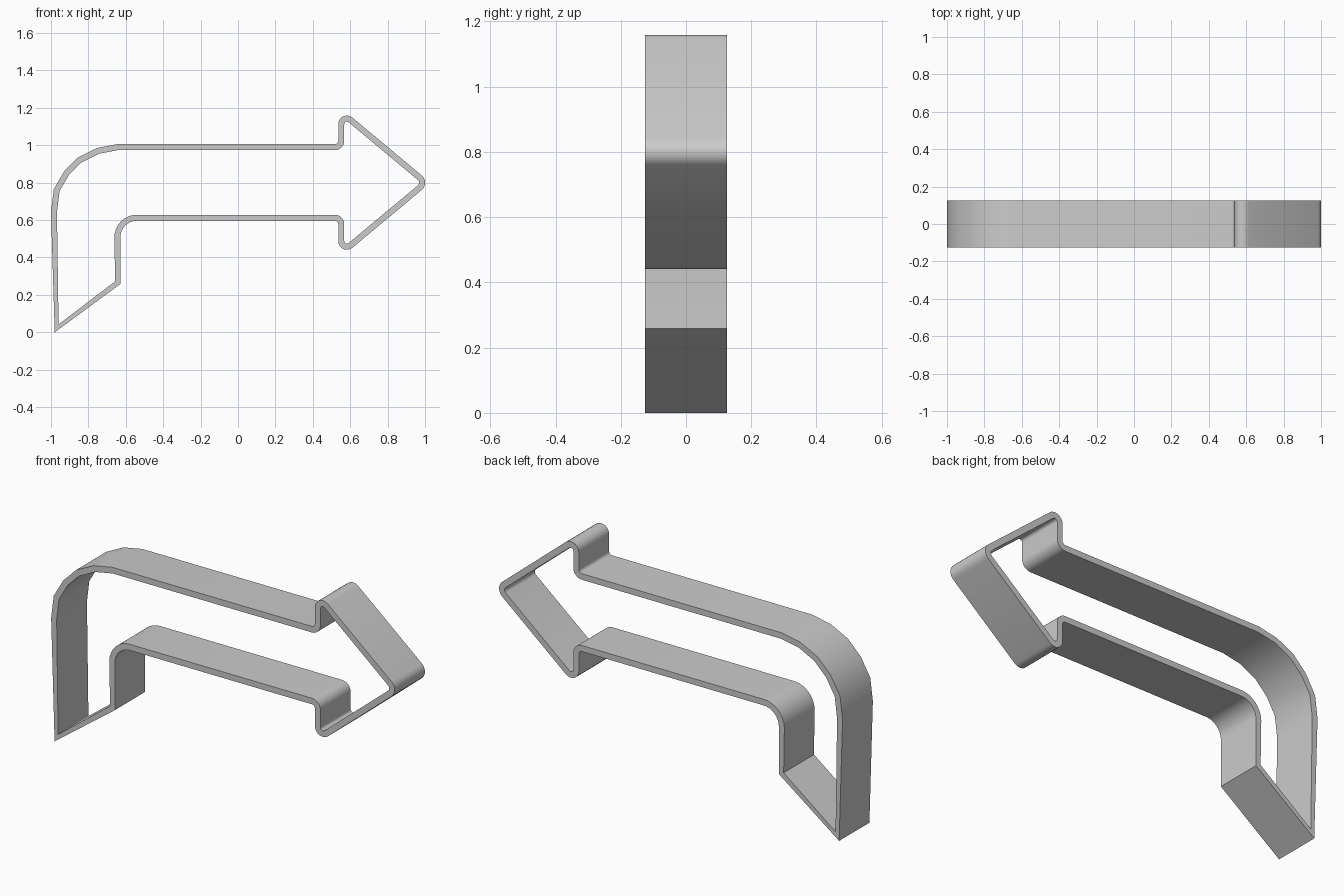
import bpy, bmesh, math
from mathutils import Vector

if "Cube" in bpy.data.objects:
    bpy.data.objects.remove(bpy.data.objects["Cube"])

HALF_DEPTH = 0.126
WALL = 0.032

# Outer outline, clockwise seen from the front: x, z, corner radius, wall thickness
CORNERS = [
    (-0.98, 0.0, 0, 0.022),                       # sharp tail tip
    (-1.0, 0.645, 0, WALL), (-0.985, 0.765, 0, WALL), (-0.93, 0.86, 0, WALL),
    (-0.855, 0.935, 0, WALL), (-0.755, 0.985, 0, WALL), (-0.645, 1.006, 0, WALL),
    (0.536, 1.006, 0.018, WALL),                  # upper rail meets arrow head
    (0.536, 1.211, 0.046, WALL),                  # head, upper barb
    (1.029, 0.80, 0.051, WALL),                   # head point
    (0.536, 0.389, 0.046, WALL),                  # head, lower barb
    (0.536, 0.596, 0.018, WALL),                  # lower rail meets arrow head
    (-0.629, 0.596, 0.088, WALL),                 # inner bend
    (-0.629, 0.258, 0, 0.028),                    # tail heel
]


def rounded(corners, steps=8):
    """Replace each corner that has a radius by a tangent arc."""
    out = []
    for i, (x, z, r, t) in enumerate(corners):
        p = Vector((x, z))
        if r == 0:
            out.append((p, t))
            continue
        a = (Vector(corners[i - 1][:2]) - p).normalized()
        b = (Vector(corners[(i + 1) % len(corners)][:2]) - p).normalized()
        half = a.angle(b) / 2
        centre = p + (a + b).normalized() * (r / math.sin(half))
        start = p + a * (r / math.tan(half)) - centre
        end = p + b * (r / math.tan(half)) - centre
        sweep = math.pi - 2 * half
        for k in range(steps + 1):
            f = k / steps
            v = (start * math.sin((1 - f) * sweep) + end * math.sin(f * sweep)) / math.sin(sweep)
            out.append((centre + v, t))
    return out


def inset(path):
    """Mitred inward offset of a clockwise loop."""
    out = []
    for i, (p, t) in enumerate(path):
        d1 = (p - path[i - 1][0]).normalized()
        d2 = (path[(i + 1) % len(path)][0] - p).normalized()
        n1, n2 = Vector((d1.y, -d1.x)), Vector((d2.y, -d2.x))
        out.append(p + (n1 + n2) * (t / (1 + n1.dot(n2))))
    return out


# Band wall: four loops joined into a closed tube of rectangular section
path = rounded(CORNERS)
outer, inner = [p for p, t in path], inset(path)
bm = bmesh.new()
loops = [[bm.verts.new((p.x, y, p.y)) for p in pts]
         for pts, y in ((outer, -HALF_DEPTH), (outer, HALF_DEPTH),
                        (inner, HALF_DEPTH), (inner, -HALF_DEPTH))]
n = len(path)
for k in range(4):
    a, b = loops[k], loops[(k + 1) % 4]
    for i in range(n):
        j = (i + 1) % n
        bm.faces.new((a[i], a[j], b[j], b[i]))
bmesh.ops.recalc_face_normals(bm, faces=bm.faces)
mesh = bpy.data.meshes.new("arrow_band")
bm.to_mesh(mesh)
bm.free()

band = bpy.data.objects.new("arrow_band", mesh)
bpy.context.collection.objects.link(band)
bpy.context.view_layer.objects.active = band
band.select_set(True)
bpy.ops.object.shade_smooth_by_angle(angle=math.radians(30))
